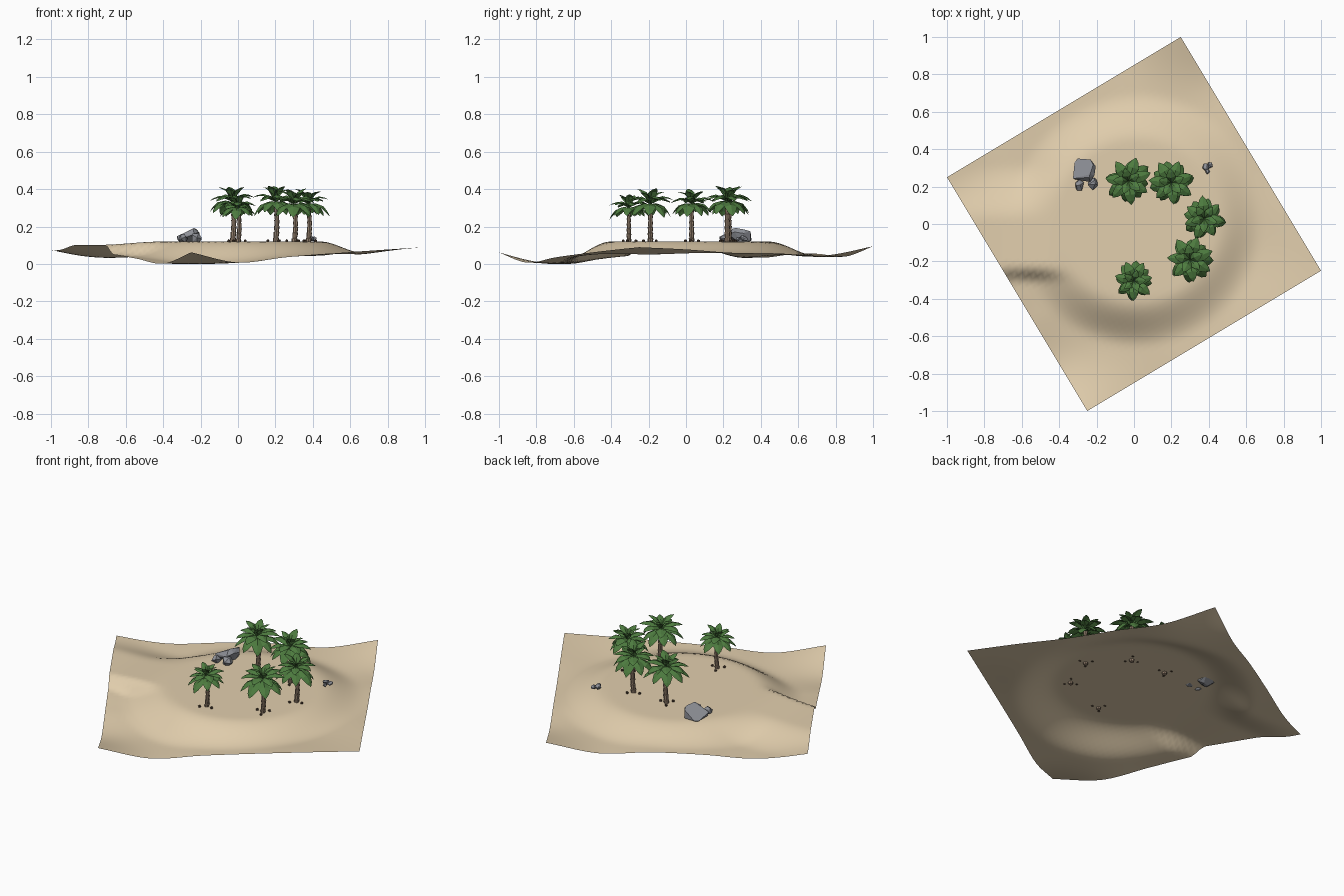
import bpy, bmesh, math, random
from mathutils import Vector, Matrix

if "Cube" in bpy.data.objects:
    bpy.data.objects.remove(bpy.data.objects["Cube"])

random.seed(4)


def material(name, r, g, b):
    m = bpy.data.materials.new(name)
    m.diffuse_color = (r, g, b, 1)
    m.use_nodes = True
    m.node_tree.nodes["Principled BSDF"].inputs["Base Color"].default_value = m.diffuse_color
    return m


SAND = material("sand", .76, .62, .42)
LEAF = material("leaf", .075, .20, .05)
BARK = material("bark", .33, .24, .17)
NUT = material("nut", .09, .055, .035)
STONE = material("stone", .27, .28, .31)


def finish(bm, name, mat, smooth=False):
    bmesh.ops.recalc_face_normals(bm, faces=bm.faces)
    me = bpy.data.meshes.new(name)
    bm.to_mesh(me)
    bm.free()
    me.materials.append(mat)
    for p in me.polygons:
        p.use_smooth = smooth
    ob = bpy.data.objects.new(name, me)
    bpy.context.collection.objects.link(ob)
    return ob


def step(a, b, t):
    t = min(max((t - a) / (b - a), 0), 1)
    return t * t * (3 - 2 * t)


# Low ground: coarse heights over the square, smoothed by a cubic spline
LOW = [[.072, .018, .045, .066, .084, .100],
       [.012, .012, .035, .050, .055, .088],
       [.040, .035, .050, .055, .055, .070],
       [.060, .050, .060, .060, .055, .066],
       [.024, .040, .055, .060, .048, .056],
       [.080, .045, .060, .065, .050, .105]]
HALF = math.sqrt(2.125) / 2
CO, SI = .625 / HALF / 1, .375 / HALF / 1
CO, SI = CO / math.hypot(CO, SI), SI / math.hypot(CO, SI)
ANG = math.atan2(.75, 1.25)
CO, SI = math.cos(ANG), math.sin(ANG)


def spline(p, t):
    i = min(int(t), len(p) - 2)
    f = t - i
    b, c = p[i], p[i + 1]
    a = p[i - 1] if i > 0 else 2 * b - c
    d = p[i + 2] if i + 2 < len(p) else 2 * c - b
    return b + .5 * f * (c - a + f * (2*a - 5*b + 4*c - d + f * (3*(b - c) + d - a)))


def height(x, y):
    u, v = x * CO + y * SI, y * CO - x * SI
    s = min(max((u / HALF + 1) * 2.5, 0), 5)
    t = min(max((v / HALF + 1) * 2.5, 0), 5)
    z = spline([spline(row, s) for row in LOW], t)
    # round plateau, then the spit reaching to the left edge
    plateau = 1 - step(.42, .68, math.hypot(x - .02, y - .02))
    spit = step(-.31, -.23, y) * (1 - step(.02, .32, y)) * (1 - step(-.45, -.2, x))
    z += (.130 - z) * plateau
    z += max(0, (.112 + .018 * step(-.75, -.4, x)) - z) * spit
    return z


# Sand sheet
bm = bmesh.new()
bmesh.ops.create_grid(bm, x_segments=52, y_segments=52, size=HALF)
for v in bm.verts:
    u, w = v.co.x, v.co.y
    x, y = u * CO - w * SI, u * SI + w * CO
    v.co = (x, y, height(x, y))
LOWEST = min(v.co.z for v in bm.verts)
for v in bm.verts:
    v.co.z -= LOWEST
finish(bm, "sand_ground", SAND, True)


def ground(x, y):
    return height(x, y) - LOWEST


def add_leaf(bm, origin, length, turn, pitch):
    # drooping blade folded along its midrib: distance, rise, half width
    path = [(0, 0, .05), (.28, .11, .19), (.62, .09, .25), (.86, -.08, .15), (1, -.24, .01)]
    rot = Matrix.Rotation(turn, 3, 'Z') @ Matrix.Rotation(-pitch, 3, 'Y')
    rows = []
    for r, z, w in path:
        pts = [(r, -w, z - .35 * w), (r, 0, z), (r, w, z - .35 * w)]
        rows.append([bm.verts.new(origin + rot @ (Vector(p) * length)) for p in pts])
    for a, b in zip(rows, rows[1:]):
        for i in (0, 1):
            bm.faces.new((a[i], a[i + 1], b[i + 1], b[i]))


def palm(n, x, y, top, size):
    base = ground(x, y) - .012
    crown = Vector((x, y, top - .085 * size))
    # trunk of stacked flared rings
    bm = bmesh.new()
    rings, parts, sides = [], 7, 8
    for i in range(parts):
        for f, k in ((0, .85), (.95, 1.12)):
            t = (i + f) / parts
            r = (.0145 - .004 * t) * k * size
            bend = .008 * math.sin(t * math.pi)
            rings.append([bm.verts.new((x + bend + r * math.cos(j * math.tau / sides),
                                        y + r * math.sin(j * math.tau / sides),
                                        base + (crown.z - base) * t)) for j in range(sides)])
    for a, b in zip(rings, rings[1:]):
        for j in range(sides):
            k = (j + 1) % sides
            bm.faces.new((a[j], a[k], b[k], b[j]))
    bm.faces.new(rings[0])
    bm.faces.new(rings[-1])
    finish(bm, f"palm_trunk_{n}", BARK)
    # three tiers of leaves
    bm = bmesh.new()
    for count, length, pitch, lift in ((8, .125, -14, 0), (7, .115, 18, .005), (5, .095, 55, .008)):
        off = random.random() * 6
        for i in range(count):
            add_leaf(bm, crown + Vector((0, 0, lift)), length * size * random.uniform(.9, 1.07),
                     off + i * math.tau / count, math.radians(pitch + random.uniform(-6, 6)))
    finish(bm, f"palm_leaves_{n}", LEAF)
    # fallen nuts around the foot
    bm = bmesh.new()
    for i in range(3):
        a = n + i * 2.1
        px, py = x + .04 * math.cos(a), y + .04 * math.sin(a)
        bmesh.ops.create_icosphere(bm, subdivisions=1, radius=.0085,
                                   matrix=Matrix.Translation((px, py, ground(px, py) + .004)))
    finish(bm, f"fallen_nuts_{n}", NUT)


for n, p in enumerate([(-.03, .23, .42, 1.05), (.20, .22, .42, 1.05), (.375, .03, .405, 1),
                       (.30, -.19, .405, 1.03), (0, -.305, .375, .9)]):
    palm(n, *p)


def rock(name, x, y, z, sx, sy, sz):
    # faceted boulder: convex hull of jittered points
    bm = bmesh.new()
    for i in range(20):
        d = Vector([random.gauss(0, 1) for _ in range(3)]).normalized()
        bm.verts.new((x + d.x * sx, y + d.y * sy, z + d.z * sz))
    res = bmesh.ops.convex_hull(bm, input=bm.verts)
    bmesh.ops.delete(bm, geom=[v for v in bm.verts if not v.link_faces], context='VERTS')
    bmesh.ops.dissolve_limit(bm, angle_limit=.2, verts=bm.verts, edges=bm.edges)
    finish(bm, name, STONE)


rock("boulder", -.27, .29, .150, .070, .078, .052)
rock("boulder_side_left", -.29, .205, .135, .026, .032, .026)
rock("boulder_side_right", -.225, .215, .138, .032, .034, .028)
rock("small_rock_a", .385, .305, .138, .020, .022, .016)
rock("small_rock_b", .405, .315, .134, .016, .018, .013)
rock("small_rock_c", .393, .280, .134, .013, .013, .012)
